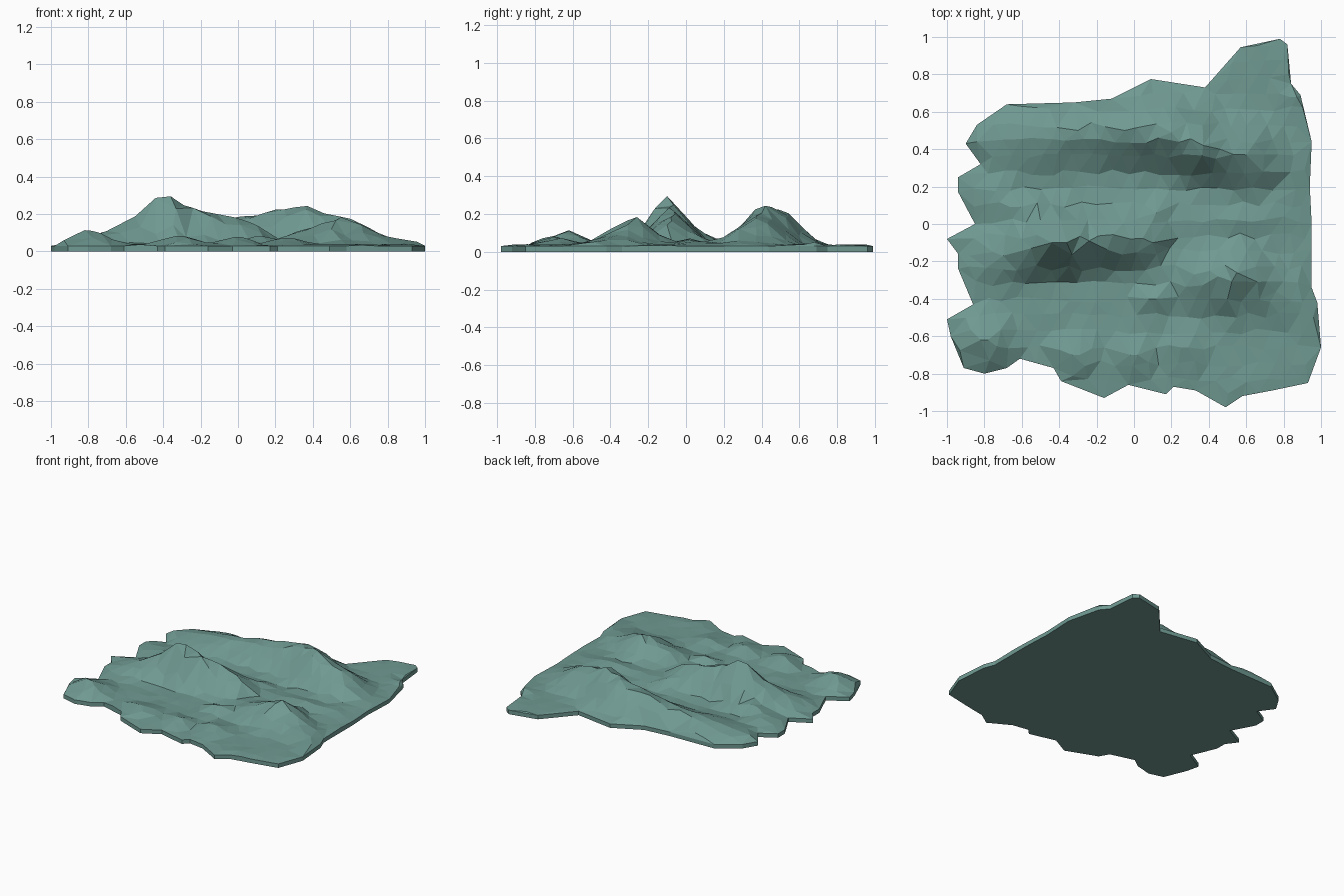
import bpy
import bmesh
import math
import random
from mathutils import Vector
from mathutils.geometry import delaunay_2d_cdt, intersect_point_line

if "Cube" in bpy.data.objects:
    bpy.data.objects.remove(bpy.data.objects["Cube"], do_unlink=True)

random.seed(4)
RIM = 0.03       # thickness of the slab at its edge
GROUND = 0.036   # height of the low ground
STEP = 0.085     # spacing of the facets

# Ragged coastline, clockwise from the north-east tip
COAST = [
    (.78, .99), (.82, .96), (.84, .75), (.89, .69), (.95, .44), (.94, .2),
    (.95, 0), (.95, -.34), (.98, -.42), (1, -.66), (.93, -.85), (.74, -.89),
    (.58, -.92), (.49, -.98), (.33, -.89), (.21, -.87), (.17, -.91),
    (-.03, -.86), (-.16, -.93), (-.39, -.84), (-.43, -.77), (-.61, -.72),
    (-.68, -.77), (-.8, -.8), (-.91, -.77), (-.98, -.6), (-1, -.51),
    (-.86, -.43), (-.94, -.24), (-.94, -.16), (-1, -.08), (-.85, 0),
    (-.94, .17), (-.94, .25), (-.82, .32), (-.9, .43), (-.84, .53),
    (-.68, .64), (-.32, .65), (-.12, .67), (.09, .775), (.38, .73), (.57, .945),
]

ridges = []


def ridge(crest, north, south):
    """Crest points run west to east as (x, y, height); widths per side."""
    ridges.append(([Vector(p) for p in crest], north, south))


def hill(x, y, height, radius):
    ridge([(x - .02, y, height), (x + .02, y, height)], radius, radius)


# Main ridge with the summit, steep to the south
ridge([(-.88, -.17, .05), (-.7, -.17, .11), (-.55, -.13, .19),
       (-.44, -.1, .285), (-.36, -.1, .295), (-.24, -.09, .23),
       (-.02, -.08, .185), (.1, -.1, .14), (.19, -.13, .06)], .24, .22)
# Long northern ridge, curling south at its eastern end
ridge([(-.84, .44, .065), (-.55, .46, .1), (-.3, .5, .13), (-.05, .5, .175),
       (.2, .49, .22), (.37, .42, .245), (.46, .4, .2), (.6, .37, .175),
       (.69, .28, .12), (.74, .18, .05)], .26, .26)
# South-eastern ridge
ridge([(.22, -.22, .07), (.32, -.27, .11), (.45, -.28, .15),
       (.55, -.26, .185), (.66, -.31, .14), (.76, -.36, .09),
       (.9, -.42, .06)], .22, .25)
# Low shoulders and spurs
ridge([(-.86, .19, .05), (-.66, .09, .09), (-.5, .02, .15)], .16, .16)
ridge([(.02, .03, .1), (.12, .06, .085)], .1, .1)
ridge([(.3, .02, .055), (.55, .02, .07), (.8, .04, .055)], .14, .16)
ridge([(.5, -.4, .12), (.55, -.5, .06)], .12, .12)
# Separate knolls along the south
hill(-.8, -.62, .112, .2)
hill(-.31, -.7, .085, .17)
hill(.0, -.7, .075, .15)
hill(.27, -.66, .075, .15)
hill(.1, -.4, .08, .12)
hill(.85, .68, .05, .1)


def height(point):
    best = 0
    for crest, north, south in ridges:
        nearest = None
        for a, b in zip(crest, crest[1:]):
            foot, t = intersect_point_line(point, a.to_2d(), b.to_2d())
            t = min(1, max(0, t))
            on_crest = a.lerp(b, t)
            offset = point - on_crest.to_2d()
            if nearest is None or offset.length < nearest[0]:
                along = (b - a).to_2d()
                side = along.x * offset.y - along.y * offset.x
                nearest = (offset.length, north if side > 0 else south, on_crest.z)
        distance, width, top = nearest
        fall = .5 + .5 * math.cos(math.pi * min(1, distance / width))
        best = max(best, (top - GROUND) * fall)
    return GROUND + best


# Facet corners: coast, crests, then a jittered staggered grid between them
points = [Vector(p) for p in COAST]
for crest, _, _ in ridges:
    points += [p.to_2d() for p in crest]
rows = int(2 / STEP)
for row in range(rows + 1):
    for col in range(rows + 1):
        shift = STEP / 2 if row % 2 else 0
        p = Vector((-1 + col * STEP + shift, -1 + row * STEP))
        p += Vector((random.uniform(-.2, .2), random.uniform(-.2, .2))) * STEP
        if all((p - q).length > STEP * .6 for q in points):
            points.append(p)

coast_loop = list(range(len(COAST)))
flat, _, triangles, *_ = delaunay_2d_cdt(points, [], [coast_loop], 1, 1e-5)

# Raised ground surface
bm = bmesh.new()
verts = [bm.verts.new((p.x, p.y, 0)) for p in flat]
for tri in triangles:
    bm.faces.new([verts[i] for i in tri])
bmesh.ops.delete(bm, geom=[v for v in bm.verts if not v.link_faces], context='VERTS')
for v in bm.verts:
    if v.is_boundary:
        v.co.z = RIM
    else:
        v.co.z = height(v.co.to_2d()) + random.uniform(-.003, .004)

# Vertical slab edge and flat underside
rim_edges = [e for e in bm.edges if e.is_boundary]
skirt = bmesh.ops.extrude_edge_only(bm, edges=rim_edges)["geom"]
for v in skirt:
    if isinstance(v, bmesh.types.BMVert):
        v.co.z = 0
lower_edges = [e for e in bm.edges if e.is_boundary]
bmesh.ops.triangle_fill(bm, use_beauty=True, edges=lower_edges, normal=(0, 0, -1))
bmesh.ops.recalc_face_normals(bm, faces=bm.faces)

mesh = bpy.data.meshes.new("terrain")
bm.to_mesh(mesh)
bm.free()
terrain = bpy.data.objects.new("terrain", mesh)
bpy.context.collection.objects.link(terrain)

# Single grey-green colour
color = (.16, .32, .285, 1)
material = bpy.data.materials.new("grey_green")
material.use_nodes = True
material.diffuse_color = color
for node in material.node_tree.nodes:
    if node.type == 'BSDF_PRINCIPLED':
        node.inputs["Base Color"].default_value = color
mesh.materials.append(material)
